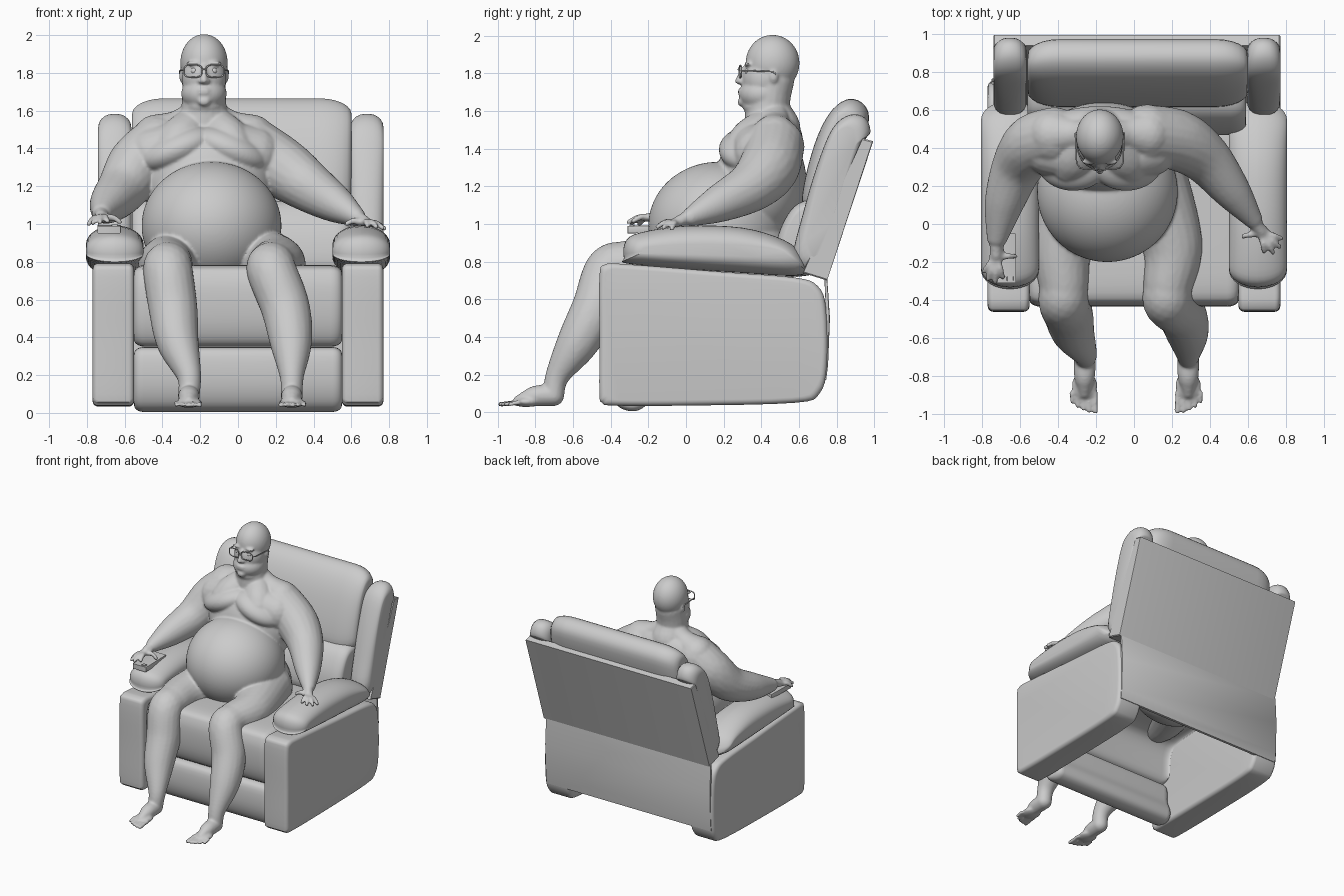
import bpy, bmesh, math
from mathutils import Vector, Matrix


def spline(pts, n, closed=False):
    """Catmull-Rom interpolation for points of any dimension."""
    p = [Vector(q) for q in pts]
    m = len(p)
    if n == 1:
        return p
    out = []
    for i in range(m if closed else m - 1):
        a, b, c, d = [p[(i + k) % m] if closed else p[min(max(i + k, 0), m - 1)] for k in (-1, 0, 1, 2)]
        for j in range(n):
            t = j / n
            out.append(0.5 * (2 * b + (c - a) * t + (2 * a - 5 * b + 4 * c - d) * t * t
                              + (3 * b - a - 3 * c + d) * t ** 3))
    if not closed:
        out.append(p[-1])
    return out


def add(name, bm, angle=40):
    bmesh.ops.recalc_face_normals(bm, faces=bm.faces)
    me = bpy.data.meshes.new(name)
    bm.to_mesh(me)
    bm.free()
    ob = bpy.data.objects.new(name, me)
    bpy.context.collection.objects.link(ob)
    bpy.ops.object.select_all(action='DESELECT')
    ob.select_set(True)
    bpy.context.view_layer.objects.active = ob
    bpy.ops.object.shade_smooth_by_angle(angle=math.radians(angle))
    return ob


def pad(name, profile, x0, x1, r=0.03, inset=None, n=4, steps=5):
    """Side profile (y, z) lofted along x with rounded ends."""
    inset = r if inset is None else inset
    prof = spline(profile, n, True)
    ys, zs = [p[0] for p in prof], [p[1] for p in prof]
    cy, cz = (min(ys) + max(ys)) / 2, (min(zs) + max(zs)) / 2
    hy, hz = (max(ys) - min(ys)) / 2, (max(zs) - min(zs)) / 2
    ends = [(r * (1 - math.cos(a)), inset * (1 - math.sin(a)))
            for a in (math.pi / 2 * i / steps for i in range(steps + 1))]
    stations = [(x0 + d, s) for d, s in ends] + [(x1 - d, s) for d, s in reversed(ends)]
    bm = bmesh.new()
    rings = [[bm.verts.new((x, cy + (p[0] - cy) * (1 - s / hy), cz + (p[1] - cz) * (1 - s / hz)))
              for p in prof] for x, s in stations]
    k = len(prof)
    for a, b in zip(rings, rings[1:]):
        for i in range(k):
            bm.faces.new((a[i], a[(i + 1) % k], b[(i + 1) % k], b[i]))
    bm.faces.new(rings[0])
    bm.faces.new(rings[-1])
    return add(name, bm)


def wire(name, pts, r, cyclic=False):
    cu = bpy.data.curves.new(name, 'CURVE')
    cu.dimensions = '3D'
    cu.bevel_depth, cu.bevel_resolution = r, 2
    s = cu.splines.new('POLY')
    s.points.add(len(pts) - 1)
    for q, p in zip(s.points, pts):
        q.co = (*p, 1)
    s.use_cyclic_u = cyclic
    bpy.context.collection.objects.link(bpy.data.objects.new(name, cu))


# ---- Chair: side boxes, arm pads, back wings
side = [(-0.46, 0.1), (-0.46, 0.4), (-0.46, 0.72), (-0.43, 0.785), (-0.3, 0.785), (0.2, 0.745), (0.58, 0.715),
        (0.7, 0.67), (0.745, 0.55), (0.75, 0.25), (0.71, 0.1), (0.58, 0.05), (0, 0.035), (-0.38, 0.035), (-0.445, 0.05)]
arm = [(-0.33, 0.82), (-0.32, 0.91), (-0.24, 0.955), (0, 0.99), (0.3, 0.98), (0.52, 0.915), (0.62, 0.83),
       (0.62, 0.73), (0.3, 0.74), (-0.28, 0.785)]
wing = [(0.57, 0.82), (0.62, 1.05), (0.7, 1.32), (0.78, 1.51), (0.87, 1.58), (0.95, 1.565), (0.98, 1.49),
        (0.94, 1.42), (0.8, 1.05), (0.66, 0.77)]
for tag, s in (("left", -1), ("right", 1)):
    pad("side_box_" + tag, side, *sorted((0.55 * s, 0.77 * s)), r=0.03)
    pad("arm_pad_" + tag, arm, *sorted((0.5 * s, 0.805 * s)), r=0.15, inset=0.1, steps=8)
    pad("back_wing_" + tag, wing, *sorted((0.015 + 0.58 * s, 0.015 + 0.755 * s)), r=0.08, inset=0.07)

# ---- Chair: seat, footrest, back cushions and rear panels
pad("seat", [(-0.37, 0.36), (-0.42, 0.45), (-0.435, 0.6), (-0.42, 0.72), (-0.36, 0.775), (-0.1, 0.78), (0.5, 0.76),
             (0.52, 0.72), (0.45, 0.69), (-0.1, 0.68), (-0.24, 0.6), (-0.27, 0.38)], -0.55, 0.55, r=0.06, inset=0.035)
pad("footrest", [(-0.36, 0.345), (-0.405, 0.3), (-0.41, 0.15), (-0.37, 0.04), (-0.29, 0.005), (-0.22, 0.03),
                 (-0.21, 0.1), (-0.25, 0.2), (-0.26, 0.33)], -0.55, 0.55, r=0.05, inset=0.035)
pad("lumbar_cushion", [(0.49, 0.74), (0.48, 0.9), (0.54, 1.05), (0.62, 1.12), (0.74, 1.12), (0.78, 1.0),
                       (0.7, 0.75)], -0.56, 0.59, r=0.08, inset=0.05)
pad("back_cushion", [(0.62, 1.09), (0.635, 1.25), (0.7, 1.47), (0.78, 1.61), (0.87, 1.665), (0.95, 1.63),
                     (0.97, 1.53), (0.9, 1.28), (0.8, 1.08), (0.7, 1.05)], -0.56, 0.6, r=0.17, inset=0.08, steps=6)
pad("back_frame", [(0.62, 0.74), (0.75, 0.7), (0.995, 1.44), (0.94, 1.455)], -0.74, 0.77, r=0.006, n=1, steps=1)
pad("lower_back_panel", [(0.735, 0.72), (0.75, 0.72), (0.765, 0.5), (0.755, 0.25), (0.745, 0.17), (0.725, 0.17),
                         (0.735, 0.25), (0.745, 0.5)], -0.75, 0.75, r=0.004, n=1, steps=1)

# ---- Remote control under the hand
pad("remote", [(-0.31, 0.95), (-0.05, 0.955), (-0.05, 0.995), (-0.31, 0.99)], -0.745, -0.62, r=0.006, n=1, steps=2)
pad("remote_button", [(-0.3, 0.985), (-0.275, 0.985), (-0.275, 0.998), (-0.3, 0.998)], -0.67, -0.635, r=0.003, n=1,
    steps=1)

# ---- Glasses and eyes
HX = -0.18  # head centre line
for tag, s in (("left", -1), ("right", 1)):
    cx = HX + 0.058 * s
    rim = []
    for i in range(24):
        a = math.tau * i / 24
        c, d = math.cos(a), math.sin(a)
        rim.append((cx + 0.047 * math.copysign(abs(c) ** 0.6, c), 0.283 + 0.012 * (c * s + 1) / 2,
                    1.81 + 0.033 * math.copysign(abs(d) ** 0.6, d)))
    wire("glasses_rim_" + tag, rim, 0.004, True)
    wire("glasses_temple_" + tag, [(cx + 0.047 * s, 0.295, 1.815), (HX + 0.122 * s, 0.32, 1.815),
                                   (HX + 0.128 * s, 0.46, 1.81), (HX + 0.128 * s, 0.48, 1.795)], 0.004)
    eye = bmesh.new()
    bmesh.ops.create_uvsphere(eye, u_segments=16, v_segments=8, radius=0.018,
                              matrix=Matrix.Translation((HX + 0.052 * s, 0.33, 1.81)))
    add("eye_" + tag, eye)
wire("glasses_bridge", [(HX - 0.013, 0.283, 1.815), (HX, 0.278, 1.822), (HX + 0.013, 0.283, 1.815)], 0.004)


# ---- Seated figure: overlapping masses fused by a voxel remesh
def ball(level):
    bm = bmesh.new()
    bmesh.ops.create_icosphere(bm, subdivisions=level, radius=1)
    data = [v.co.copy() for v in bm.verts], [[v.index for v in f.verts] for f in bm.faces]
    bm.free()
    return data


BALLS = {k: ball(k) for k in (2, 3, 5)}
verts, faces = [], []


def blob(loc, rad, tilt=0.0, level=5):
    m = Matrix.Translation(loc) @ Matrix.Rotation(tilt, 4, 'Y') @ Matrix.Diagonal((*rad, 1))
    base = len(verts)
    vs, fs = BALLS[level]
    verts.extend(m @ v for v in vs)
    faces.extend([base + i for i in f] for f in fs)


def limb(pts, n=10):
    for p in spline(pts, n):
        blob(p[:3], (p[3],) * 3, level=3 if p[3] > 0.05 else 2)


# torso
blob((-0.14, 0.17, 0.99), (0.37, 0.37, 0.34))
blob((-0.12, 0.3, 0.79), (0.35, 0.28, 0.3))
blob((-0.16, 0.4, 1.22), (0.34, 0.24, 0.32))
blob((HX, 0.46, 1.45), (0.34, 0.16, 0.14))
for s in (-1, 1):  # soft chest folds and sloping shoulders
    limb([(HX + 0.06 * s, 0.43, 1.52, 0.1), (HX + 0.12 * s, 0.36, 1.45, 0.12), (HX + 0.15 * s, 0.32, 1.405, 0.115)], 6)
    blob((HX + 0.14 * s, 0.34, 1.395), (0.21, 0.165, 0.1), 0.4 * s)
    limb([(HX + 0.15 * s, 0.36, 1.41, 0.13), (HX + 0.26 * s, 0.4, 1.37, 0.15)], 6)
    limb([(HX, 0.46, 1.6, 0.09), (HX + 0.13 * s, 0.47, 1.52, 0.085), (HX + 0.25 * s, 0.47, 1.45, 0.13)])
# neck and head
limb([(HX, 0.46, 1.5, 0.15), (HX, 0.435, 1.6, 0.122), (HX, 0.44, 1.68, 0.118), (HX, 0.46, 1.76, 0.115)], 6)
blob((HX, 0.46, 1.855), (0.125, 0.143, 0.15))
blob((HX, 0.415, 1.77), (0.118, 0.118, 0.13))
blob((HX, 0.405, 1.69), (0.12, 0.122, 0.095))
blob((HX, 0.4, 1.625), (0.1, 0.1, 0.055), level=3)
limb([(HX, 0.31, 1.83, 0.014), (HX, 0.29, 1.79, 0.016), (HX, 0.28, 1.76, 0.02)], 5)
blob((HX, 0.295, 1.648), (0.035, 0.022, 0.025), level=2)
for dz in (-0.009, 0.009):
    blob((HX, 0.288, 1.702 + dz), (0.034, 0.014, 0.009), level=2)
for s in (-1, 1):
    blob((HX + 0.02 * s, 0.294, 1.755), (0.014, 0.018, 0.013), level=2)
    blob((HX + 0.055 * s, 0.328, 1.85), (0.045, 0.018, 0.012), level=2)
    blob((HX + 0.118 * s, 0.465, 1.785), (0.014, 0.026, 0.038), level=2)

# arms
limb([(-0.42, 0.46, 1.42, 0.155), (-0.53, 0.42, 1.32, 0.155), (-0.61, 0.31, 1.19, 0.135), (-0.68, 0.12, 1.11, 0.105),
      (-0.72, -0.07, 1.06, 0.055)], 14)
limb([(0.07, 0.47, 1.41, 0.16), (0.23, 0.44, 1.3, 0.16), (0.37, 0.35, 1.2, 0.135), (0.51, 0.18, 1.11, 0.1),
      (0.63, 0.02, 1.035, 0.048)], 14)


def hand(wrist, palm, tips):
    wrist, palm = Vector(wrist), Vector(palm)
    limb([(*wrist, 0.042), (*palm, 0.03)], 4)
    for t in map(Vector, tips):
        root = palm.lerp(t, 0.3)
        start = wrist.lerp(root, 0.45)
        mid = root.lerp(t, 0.5) + Vector((0, 0, 0.012))
        limb([(*start, 0.027), (*root, 0.021), (*mid, 0.017), (*t, 0.014)], 5)


hand((-0.725, -0.08, 1.06), (-0.725, -0.165, 1.045),
     [(-0.79, -0.25, 1.0), (-0.768, -0.29, 1.005), (-0.73, -0.305, 1.01), (-0.69, -0.28, 1.015), (-0.625, -0.17, 1.01)])
hand((0.63, 0.015, 1.035), (0.67, -0.04, 1.015),
     [(0.775, -0.075, 0.975), (0.765, -0.12, 0.98), (0.732, -0.15, 0.985), (0.685, -0.145, 0.99), (0.575, -0.065, 1.0)])

# legs and feet
for s, hip, thigh, knee, calf, shin, foot in ((-1, -0.25, -0.37, -0.37, -0.345, -0.32, -0.26),
                                              (1, 0.08, 0.2, 0.18, 0.25, 0.28, 0.285)):
    limb([(hip, 0.25, 0.8, 0.2), (thigh, -0.1, 0.78, 0.16), (knee, -0.32, 0.78, 0.13), (knee, -0.41, 0.745, 0.132),
          (calf, -0.475, 0.56, 0.13), (shin, -0.57, 0.38, 0.112), (foot, -0.68, 0.2, 0.065),
          (foot, -0.705, 0.095, 0.058)], 16)
    limb([(foot, -0.705, 0.09, 0.058), (foot, -0.8, 0.085, 0.055), (foot, -0.89, 0.06, 0.03)], 6)
    blob((foot, -0.85, 0.055), (0.068, 0.075, 0.028), level=3)
    for i in range(5):  # big toe on the inner side
        x = foot + s * (-0.055 + 0.0305 * i - (0.003 if i == 0 else 0))
        limb([(x, -0.89, 0.052, 0.0145), (x, -0.985 + 0.003 * i * i, 0.042, 0.0155 - 0.001 * i)], 6)

mesh = bpy.data.meshes.new("seated_figure")
mesh.from_pydata(verts, [], faces)
figure = bpy.data.objects.new("seated_figure", mesh)
bpy.context.collection.objects.link(figure)
rm = figure.modifiers.new("fuse", 'REMESH')
rm.mode, rm.voxel_size, rm.use_smooth_shade = 'VOXEL', 0.0085, True
sm = figure.modifiers.new("soften", 'SMOOTH')
sm.factor, sm.iterations = 0.5, 6
